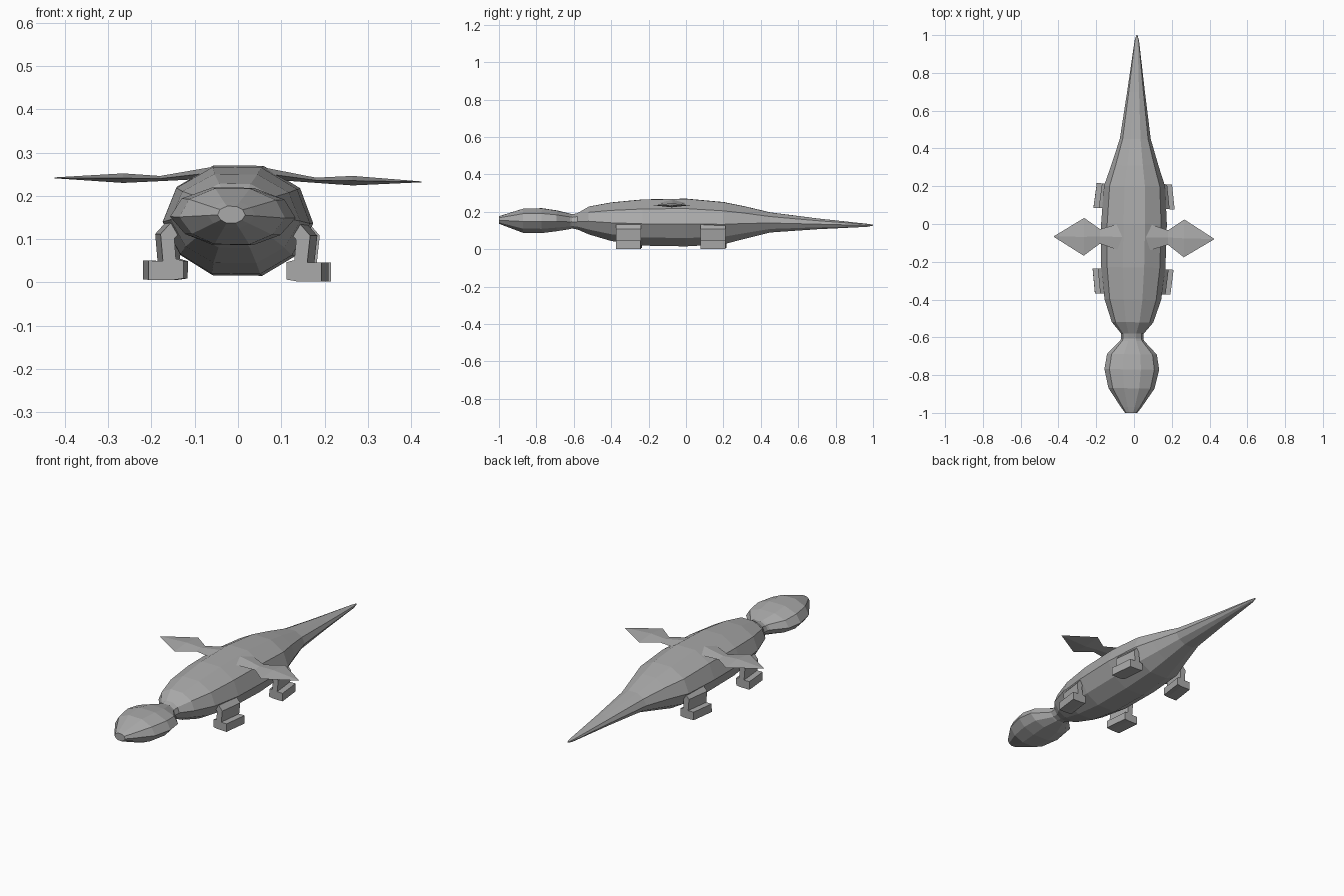
import bpy, bmesh
from mathutils import Matrix

# The whole animal is turned and rolled very slightly
TILT = (Matrix.Translation((0, 0, 0.14)) @ Matrix.Rotation(-0.0155, 4, 'Z')
        @ Matrix.Rotation(0.011, 4, 'Y') @ Matrix.Translation((0, 0, -0.14)))

# Mid-grey skin
SKIN = bpy.data.materials.new("grey_skin")
SKIN.diffuse_color = (0.4, 0.4, 0.4, 1)


def loft(name, rings, mirror=False):
    """Skin a list of equal-length point rings and cap both ends."""
    bm = bmesh.new()
    vs = [[bm.verts.new(p) for p in ring] for ring in rings]
    n = len(vs[0])
    for a, b in zip(vs, vs[1:]):
        for i in range(n):
            j = (i + 1) % n
            bm.faces.new((a[i], a[j], b[j], b[i]))
    bm.faces.new(vs[0])
    bm.faces.new(vs[-1])
    if mirror:
        copy = bmesh.ops.duplicate(bm, geom=bm.verts[:] + bm.edges[:] + bm.faces[:])
        for v in copy['geom']:
            if isinstance(v, bmesh.types.BMVert):
                v.co.x *= -1
    bmesh.ops.transform(bm, matrix=TILT, verts=bm.verts)
    bmesh.ops.recalc_face_normals(bm, faces=bm.faces)
    mesh = bpy.data.meshes.new(name)
    bm.to_mesh(mesh)
    bm.free()
    mesh.materials.append(SKIN)
    obj = bpy.data.objects.new(name, mesh)
    bpy.context.collection.objects.link(obj)
    return obj


# Shared faceted cross-section: (share of half width, share of height)
HALF = [(0.33, 1.0), (0.82, 0.80), (1.0, 0.48), (0.76, 0.18), (0.33, 0.0)]
SECTION = HALF + [(-u, v) for u, v in reversed(HALF)]


def section(y, w, z0, z1):
    return [(u * w, y, z0 + v * (z1 - z0)) for u, v in SECTION]


# Body and tail: y, half width, bottom, top
loft("body_and_tail", [section(*s) for s in [
    (-0.62, 0.06, 0.113, 0.183), (-0.58, 0.06, 0.106, 0.193),
    (-0.52, 0.11, 0.08, 0.228), (-0.40, 0.15, 0.045, 0.25),
    (-0.23, 0.17, 0.02, 0.266), (0.0, 0.174, 0.016, 0.27),
    (0.20, 0.162, 0.027, 0.252), (0.31, 0.125, 0.055, 0.23),
    (0.45, 0.082, 0.090, 0.197), (0.70, 0.047, 0.107, 0.165),
    (0.97, 0.012, 0.120, 0.136), (1.0, 0.003, 0.126, 0.132)]])

# Head
loft("head", [section(*s) for s in [
    (-1.0, 0.032, 0.137, 0.176), (-0.97, 0.055, 0.125, 0.186),
    (-0.87, 0.122, 0.088, 0.217), (-0.77, 0.145, 0.087, 0.219),
    (-0.69, 0.132, 0.097, 0.207), (-0.62, 0.065, 0.108, 0.19),
    (-0.58, 0.045, 0.12, 0.18)]])

# Wings: x, back y, front y, z, half thickness
loft("wings", [[(x, yb, z), (x, (yb + yf) / 2, z + t), (x, yf, z),
                (x, (yb + yf) / 2, z - t)] for x, yb, yf, z, t in [
    (0.05, 0.01, -0.15, 0.254, 0.014), (0.18, -0.03, -0.107, 0.238, 0.006),
    (0.265, 0.028, -0.172, 0.238, 0.011), (0.424, -0.071, -0.075, 0.237, 0.001)]],
    mirror=True)

# Legs with outward feet, sheared to follow the body outline
LEG = [(0.125, 0.14), (0.162, 0.135), (0.184, 0.110), (0.178, 0.048), (0.211, 0.048),
       (0.211, 0.004), (0.155, 0.004), (0.13, 0.008), (0.13, 0.048), (0.148, 0.053),
       (0.152, 0.10), (0.125, 0.13)]
for name, y0, slope in [("front_legs", -0.305, 0.11), ("rear_legs", 0.147, -0.12)]:
    loft(name, [[(x - 0.004 + slope * dy, y0 + dy, z) for x, z in LEG]
                for dy in (-0.066, 0.066)], mirror=True)
